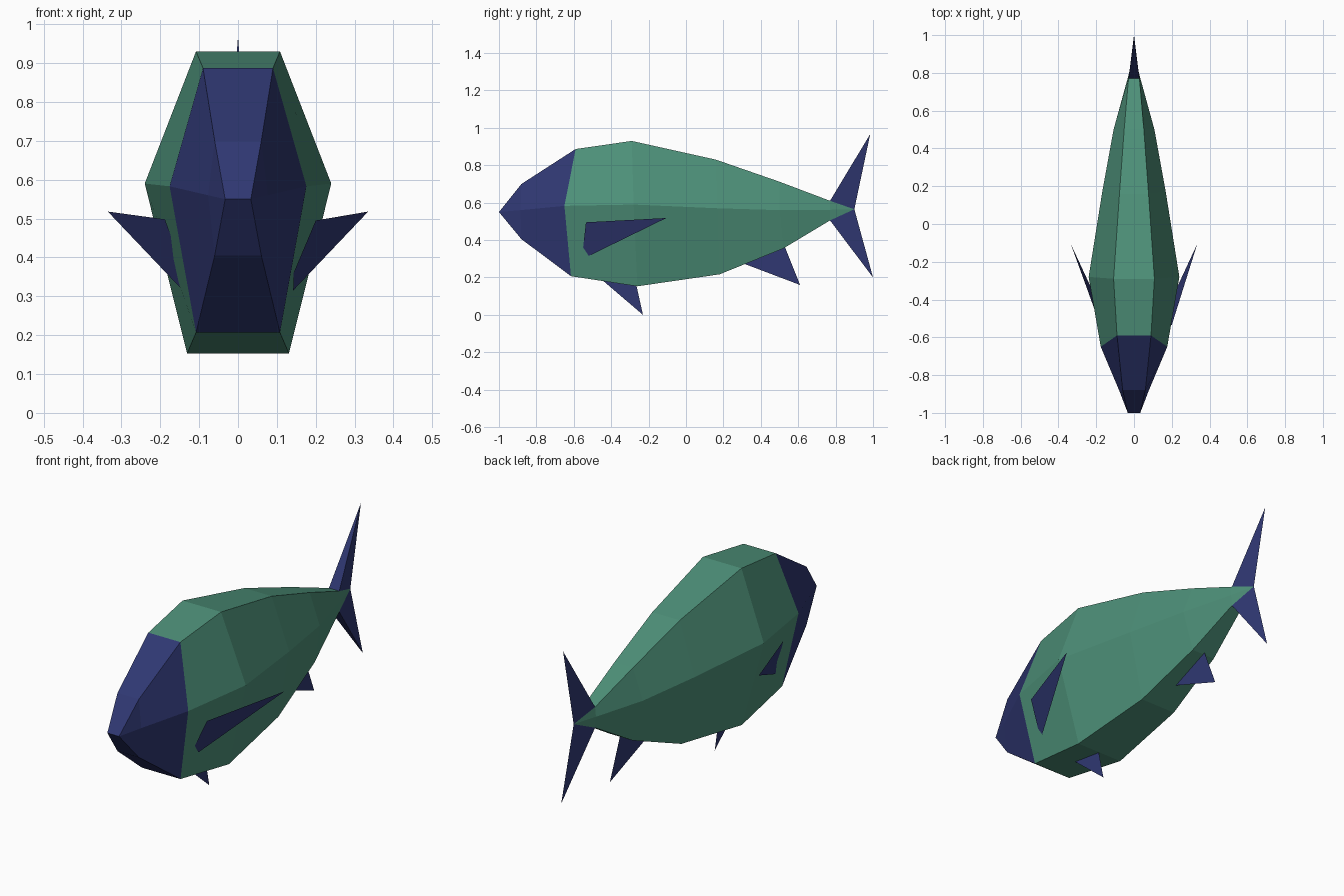
import bpy
import bmesh

if "Cube" in bpy.data.objects:
    bpy.data.objects.remove(bpy.data.objects["Cube"], do_unlink=True)


def material(name, rgb):
    m = bpy.data.materials.new(name)
    m.diffuse_color = (*rgb, 1)
    m.use_nodes = True
    m.node_tree.nodes["Principled BSDF"].inputs["Base Color"].default_value = (*rgb, 1)
    return m


GREEN = material("sea green", (0.075, 0.28, 0.19))
BLUE = material("navy blue", (0.029, 0.039, 0.17))


def add_object(name, bm, mats, closed=True):
    if closed:
        bmesh.ops.recalc_face_normals(bm, faces=bm.faces[:])
    mesh = bpy.data.meshes.new(name)
    bm.to_mesh(mesh)
    bm.free()
    for m in mats:
        mesh.materials.append(m)
    obj = bpy.data.objects.new(name, mesh)
    bpy.context.collection.objects.link(obj)
    return obj


def add_mesh(name, verts, faces, closed=True):
    bm = bmesh.new()
    vs = [bm.verts.new(v) for v in verts]
    for f in faces:
        bm.faces.new([vs[i] for i in f])
    return add_object(name, bm, [BLUE], closed)


# Body: six-sided sections, each given by its top, middle and bottom points
NOSE = (0.033, -1.0, 0.55)
TAIL = (0.0, 0.9, 0.565)
SECTIONS = [
    (NOSE, NOSE, NOSE),
    ((0.060, -0.88, 0.70), (0.077, -0.885, 0.56), (0.060, -0.88, 0.405)),
    ((0.090, -0.59, 0.887), (0.176, -0.65, 0.583), (0.108, -0.615, 0.207)),
    ((0.108, -0.29, 0.93), (0.240, -0.28, 0.59), (0.131, -0.26, 0.153)),
    ((0.077, 0.16, 0.83), (0.168, 0.17, 0.57), (0.100, 0.18, 0.217)),
    ((0.052, 0.50, 0.712), (0.108, 0.50, 0.56), (0.066, 0.52, 0.355)),
    ((0.029, 0.77, 0.61), (0.034, 0.77, 0.562), (0.029, 0.77, 0.505)),
    (TAIL, TAIL, TAIL),
]
bm = bmesh.new()
rings = []
for half in SECTIONS:
    loop = list(half) + [(-x, y, z) for x, y, z in reversed(half)]
    rings.append([bm.verts.new(p) for p in loop])
for i, (a, b) in enumerate(zip(rings, rings[1:])):
    for j in range(6):
        k = (j + 1) % 6
        face = bm.faces.new((a[j], a[k], b[k], b[j]))
        face.material_index = 1 if i < 2 else 0   # the head is blue
bmesh.ops.remove_doubles(bm, verts=bm.verts[:], dist=0.0005)
add_object("body", bm, [GREEN, BLUE])

# Tail fins: thin wedges from the tail stem to a point
for name, root_z, tip in (("tail_fin_upper", 0.61, (0, 0.985, 0.967)),
                          ("tail_fin_lower", 0.505, (0, 1.0, 0.20))):
    add_mesh(name,
             [(0.029, 0.77, root_z), (-0.029, 0.77, root_z), TAIL, tip],
             [(0, 1, 2), (0, 1, 3), (0, 2, 3), (1, 2, 3)])

# Belly fins: flat blades on the centre line, rooted inside the body
add_mesh("pelvic_fin", [(0, -0.47, 0.205), (0, -0.27, 0.18), (0, -0.23, 0.0)],
         [(0, 1, 2)], closed=False)
add_mesh("anal_fin", [(0, 0.28, 0.285), (0, 0.52, 0.385), (0, 0.61, 0.16)],
         [(0, 1, 2)], closed=False)

# Side fins: swept blades pointing out and back
for name, s, root in (
        ("left_side_fin", 1, [(0.20, -0.535, 0.495), (0.143, -0.55, 0.36)]),
        ("right_side_fin", -1, [(0.188, -0.51, 0.498), (0.145, -0.54, 0.38)])):
    points = [(0.335, -0.105, 0.518)] + root + [(0.142, -0.52, 0.315)]
    add_mesh(name, [(s * x, y, z) for x, y, z in points],
             [(0, 1, 2, 3)], closed=False)
